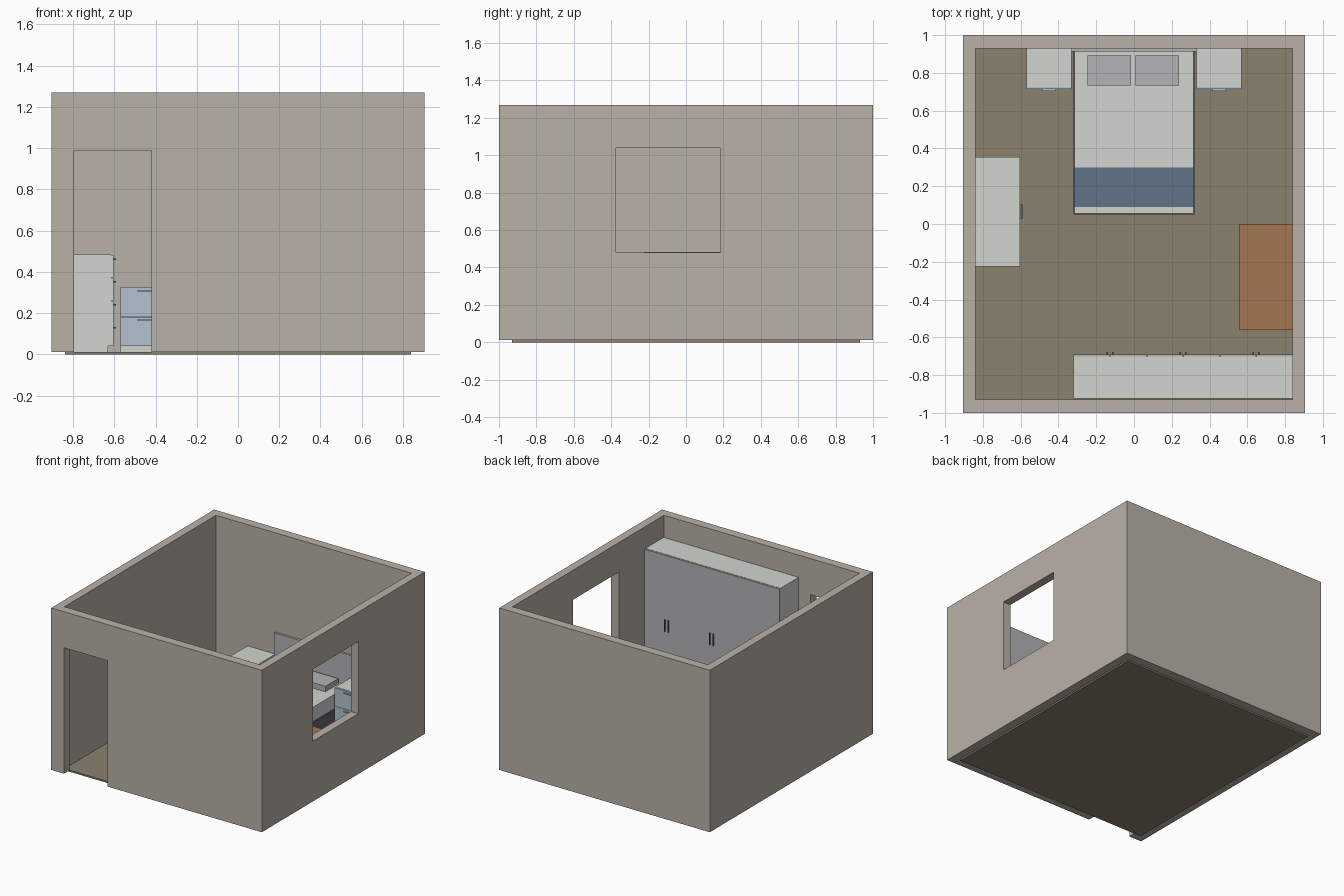
import bpy

if "Cube" in bpy.data.objects:
    bpy.data.objects.remove(bpy.data.objects["Cube"])


def material(name, rgb):
    m = bpy.data.materials.new(name)
    m.diffuse_color = [c ** 2.2 for c in rgb] + [1]
    m.use_nodes = True
    m.node_tree.nodes["Principled BSDF"].inputs["Base Color"].default_value = m.diffuse_color
    return m


WALL = material("wall_paint", (0.72, 0.69, 0.65))
FLOOR = material("floor_wood", (0.54, 0.50, 0.43))
WHITE = material("white_lacquer", (0.82, 0.83, 0.81))
GREY = material("soft_grey", (0.70, 0.70, 0.71))
BLUE = material("pale_blue", (0.69, 0.76, 0.81))
THROW = material("slate_blue", (0.38, 0.45, 0.53))
WOOD = material("warm_wood", (0.64, 0.46, 0.32))
DARK = material("dark_grey", (0.40, 0.40, 0.43))


def box(name, x, y, z, mat=None):
    """Box from (min, max) pairs on each axis."""
    bpy.ops.mesh.primitive_cube_add(size=1, location=[(a + b) / 2 for a, b in (x, y, z)])
    ob = bpy.context.object
    ob.name = name
    ob.scale = [b - a for a, b in (x, y, z)]
    bpy.ops.object.transform_apply(location=False, rotation=False, scale=True)
    if mat:
        ob.data.materials.append(mat)
    return ob


def cut(ob, x, y, z):
    cutter = box("cutter", x, y, z)
    cutter.hide_render = True
    mod = ob.modifiers.new("opening", 'BOOLEAN')
    mod.operation = 'DIFFERENCE'
    mod.solver = 'EXACT'
    mod.object = cutter
    bpy.context.view_layer.objects.active = ob
    bpy.ops.object.modifier_apply(modifier=mod.name)
    bpy.data.objects.remove(cutter)


G = 0.012   # floor level
K = 0.04    # plinth top

# Room shell with door and window openings
box("floor", (-0.84, 0.84), (-0.93, 0.93), (0, G), FLOOR)
walls = box("walls", (-0.905, 0.905), (-1, 1), (G, 1.27), WALL)
cut(walls, (-0.84, 0.84), (-0.93, 0.93), (-0.5, 2))
cut(walls, (-0.795, -0.42), (-1.2, -0.88), (-0.3, 0.99))
cut(walls, (0.78, 1.1), (-0.375, 0.185), (0.48, 1.04))

# Bed
box("headboard", (-0.33, 0.33), (0.913, 0.93), (G, 0.50), GREY)
for s, side in ((-1, "left"), (1, "right")):
    a, b = sorted((s * 0.32, s * 0.29))
    box(f"bed_rail_{side}", (a, b), (0.05, 0.913), (0.05, 0.15), DARK)
    for y, end in ((0.05, "front"), (0.873, "back")):
        box(f"bed_leg_{end}_{side}", (a, b), (y, y + 0.04), (G, 0.05), DARK)
    # Pillow
    a, b = (-0.245, -0.015) if s < 0 else (0.008, 0.238)
    box(f"pillow_{side}", (a, b), (0.733, 0.892), (0.262, 0.305), GREY)
box("bed_foot_rail", (-0.29, 0.29), (0.05, 0.08), (0.05, 0.15), DARK)
box("bed_slats", (-0.29, 0.29), (0.08, 0.913), (0.11, 0.13), DARK)
box("mattress", (-0.314, 0.314), (0.056, 0.912), (0.151, 0.262), WHITE)
box("throw_blanket", (-0.318, 0.318), (0.09, 0.30), (0.153, 0.267), THROW)

# Nightstands
for s, side in ((-1, "left"), (1, "right")):
    c = s * 0.45
    x = (c - 0.12, c + 0.12)
    box(f"nightstand_plinth_{side}", x, (0.735, 0.93), (G, K), WHITE)
    box(f"nightstand_body_{side}", x, (0.725, 0.93), (K, 0.328), WHITE)
    for i, (z0, z1) in enumerate(((K, 0.182), (0.184, 0.326))):
        box(f"nightstand_drawer_{side}_{i}", x, (0.714, 0.725), (z0, z1), BLUE)
        box(f"nightstand_handle_{side}_{i}", (c - 0.037, c + 0.037),
            (0.705, 0.714), (z1 - 0.021, z1 - 0.013), BLUE)

# Dresser with four drawers on the left wall
box("dresser_plinth", (-0.84, -0.63), (-0.225, 0.355), (G, K), WHITE)
box("dresser_body", (-0.84, -0.615), (-0.225, 0.355), (K, 0.484), WHITE)
for i in range(4):
    z = K + i * 0.111
    box(f"dresser_drawer_{i}", (-0.615, -0.603), (-0.225, 0.355), (z, z + 0.109), WHITE)
    box(f"dresser_handle_{i}", (-0.603, -0.591), (0.028, 0.102), (z + 0.086, z + 0.093), DARK)

# Wardrobe with six doors along the front wall
box("wardrobe_plinth", (-0.32, 0.84), (-0.925, -0.715), (G, K), WHITE)
box("wardrobe_body", (-0.32, 0.84), (-0.925, -0.702), (K, 1.10), WHITE)
w = 1.16 / 6
for i in range(6):
    x0 = -0.32 + i * w
    box(f"wardrobe_door_{i}", (x0 + 0.001, x0 + w - 0.001), (-0.702, -0.69), (K, 1.098), GREY)
    hx = x0 + w - 0.015 if i % 2 == 0 else x0 + 0.015
    box(f"wardrobe_handle_{i}", (hx - 0.004, hx + 0.004), (-0.69, -0.678), (0.51, 0.60), DARK)

# Desk under the window
box("desk_top", (0.555, 0.84), (-0.56, 0), (0.36, 0.385), WOOD)
for i, x in enumerate((0.565, 0.80)):
    for j, y in enumerate((-0.55, -0.04)):
        box(f"desk_leg_{i}_{j}", (x, x + 0.03), (y, y + 0.03), (G, 0.36), WOOD)
